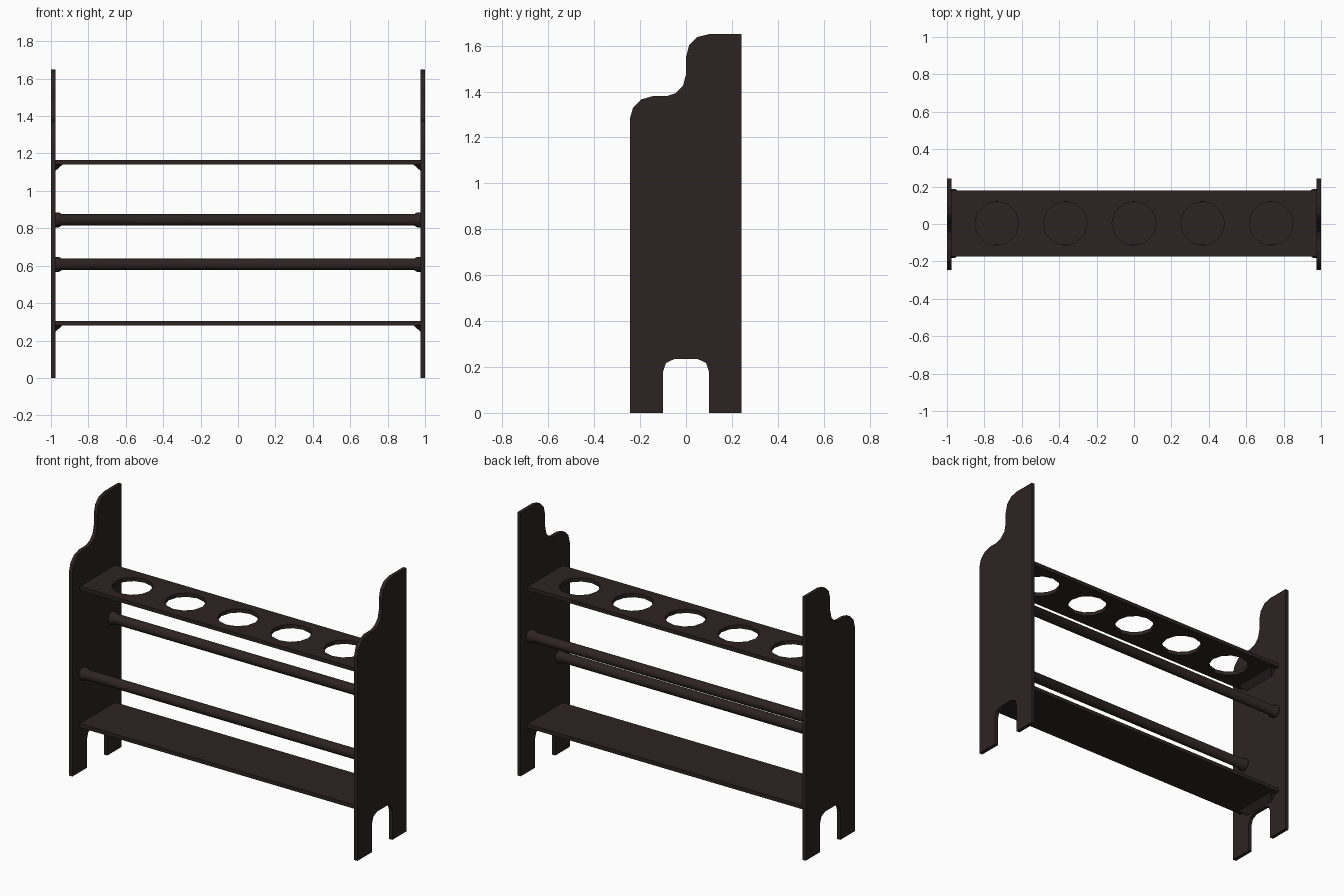
import bpy, bmesh, math
from mathutils import Vector

if "Cube" in bpy.data.objects:
    bpy.data.objects.remove(bpy.data.objects["Cube"])

wood = bpy.data.materials.new("dark_brown_wood")
wood.diffuse_color = (0.027, 0.0165, 0.0165, 1)
wood.use_nodes = True
wood.node_tree.nodes["Principled BSDF"].inputs["Base Color"].default_value = wood.diffuse_color

INNER = 0.977  # inner face of the side panels


def finish(bm, name, smooth=False):
    bmesh.ops.recalc_face_normals(bm, faces=bm.faces[:])
    me = bpy.data.meshes.new(name)
    bm.to_mesh(me)
    bm.free()
    me.materials.append(wood)
    ob = bpy.data.objects.new(name, me)
    bpy.context.collection.objects.link(ob)
    if smooth:
        bpy.ops.object.select_all(action='DESELECT')
        ob.select_set(True)
        bpy.context.view_layer.objects.active = ob
        bpy.ops.object.shade_smooth_by_angle(angle=math.radians(35))
    return ob


def plate(name, loops, offset):
    """Fill an outline (with optional hole loops) and extrude it by offset."""
    bm = bmesh.new()
    for loop in loops:
        vs = [bm.verts.new(p) for p in loop]
        for a, b in zip(vs, vs[1:] + vs[:1]):
            bm.edges.new((a, b))
    bmesh.ops.triangle_fill(bm, edges=bm.edges[:], use_beauty=True,
                            normal=Vector(offset).normalized())
    res = bmesh.ops.extrude_face_region(bm, geom=bm.faces[:])
    verts = [g for g in res["geom"] if isinstance(g, bmesh.types.BMVert)]
    bmesh.ops.translate(bm, verts=verts, vec=offset)
    return finish(bm, name)


# side panels: stepped scroll top, arched foot cutout (y, z)
profile = [(-0.245, 0), (-0.10, 0), (-0.10, 0.18), (-0.087, 0.218), (-0.05, 0.235),
           (0.05, 0.235), (0.087, 0.218), (0.10, 0.18), (0.10, 0), (0.242, 0),
           (0.242, 1.65), (0.10, 1.65), (0.05, 1.638), (0.014, 1.603), (0, 1.55),
           (0, 1.475), (-0.013, 1.425), (-0.045, 1.393), (-0.085, 1.38),
           (-0.145, 1.38), (-0.195, 1.366), (-0.231, 1.33), (-0.245, 1.28)]
for side, s in (("left", -1), ("right", 1)):
    plate(side + "_panel", [[(s * INNER, y, z) for y, z in profile]],
          (s * (1 - INNER), 0, 0))

# shelves, the upper one with five round holes
Y0, Y1 = -0.173, 0.178
for name, z, holes in (("lower_shelf", 0.28, 0), ("upper_shelf", 1.14, 5)):
    loops = [[(-INNER, Y0, z), (INNER, Y0, z), (INNER, Y1, z), (-INNER, Y1, z)]]
    for i in range(holes):
        cx = (i - 2) * 0.367
        loops.append([(cx + 0.118 * math.cos(k * math.pi / 6),
                       0.003 + 0.118 * math.sin(k * math.pi / 6), z)
                      for k in range(12)])
    plate(name, loops, (0, 0, 0.024))

    # wedge brackets under both shelf ends, with slanted ends
    for side, s in (("left", -1), ("right", 1)):
        bm = bmesh.new()
        pts = [(INNER, -0.15, z), (INNER - 0.038, -0.15, z), (INNER, -0.115, z - 0.034),
               (INNER, 0.15, z), (INNER - 0.038, 0.15, z), (INNER, 0.115, z - 0.034)]
        v = [bm.verts.new((s * x, y, zz)) for x, y, zz in pts]
        for f in ((0, 1, 2), (3, 5, 4), (0, 3, 4, 1), (1, 4, 5, 2), (2, 5, 3, 0)):
            bm.faces.new([v[i] for i in f])
        finish(bm, f"{name}_{side}_bracket")

# round rails with flared end collars, lathed around x
SIDES = 16
rings = [(-INNER, 0.040), (-0.957, 0.040), (-0.943, 0.031),
         (0.943, 0.031), (0.957, 0.040), (INNER, 0.040)]
for name, y, z in (("front_rail", -0.141, 0.607), ("back_rail", 0.148, 0.845)):
    bm = bmesh.new()
    loops = [[bm.verts.new((x, y + r * math.cos(2 * math.pi * k / SIDES),
                            z + r * math.sin(2 * math.pi * k / SIDES)))
              for k in range(SIDES)] for x, r in rings]
    for a, b in zip(loops, loops[1:]):
        for k in range(SIDES):
            n = (k + 1) % SIDES
            bm.faces.new((a[k], a[n], b[n], b[k]))
    bm.faces.new(loops[0])
    bm.faces.new(loops[-1])
    finish(bm, name, smooth=True)
